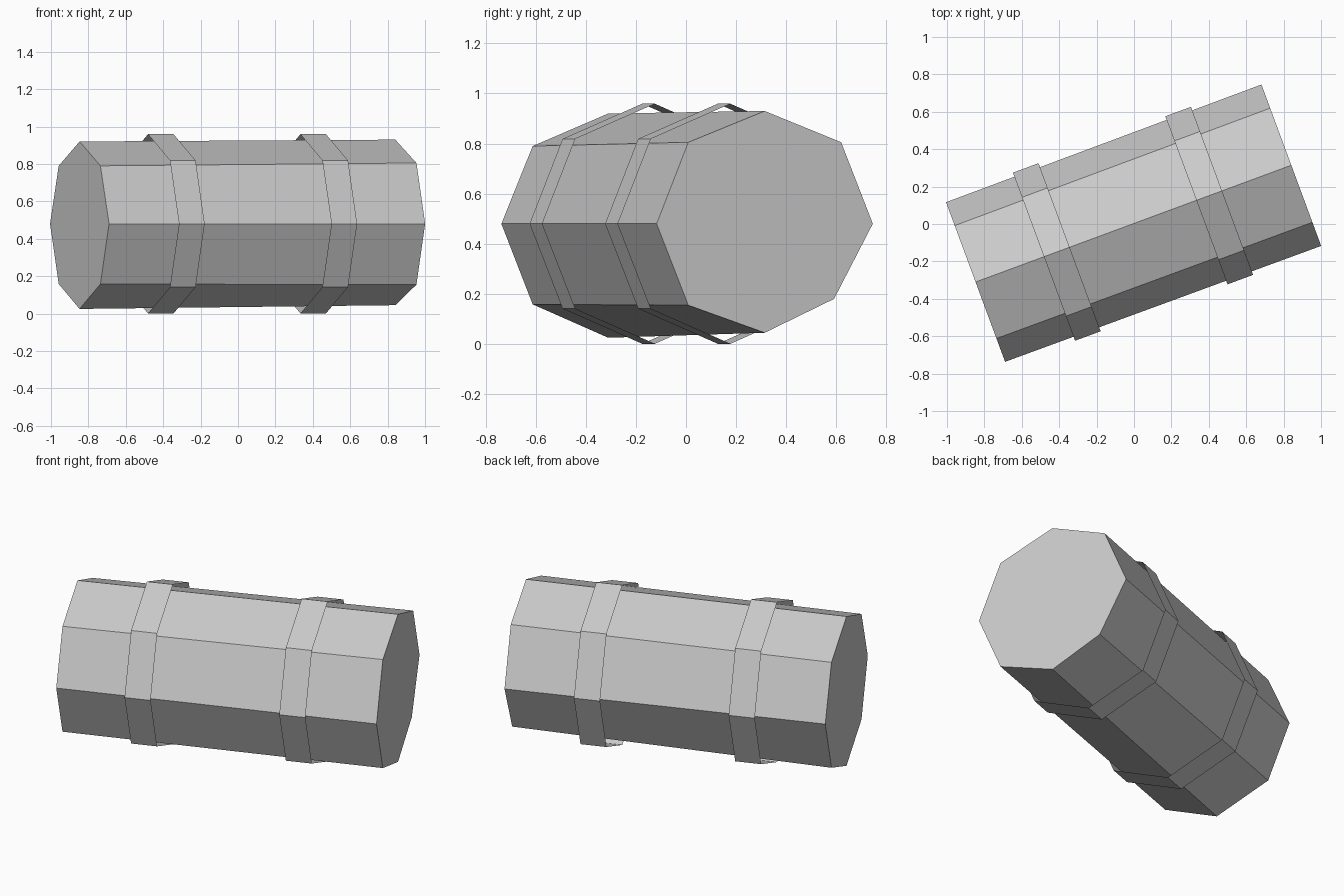
import bpy, bmesh, math
from mathutils import Matrix, Vector

cube = bpy.data.objects.get("Cube")
if cube:
    bpy.data.objects.remove(cube)

grey = bpy.data.materials.new("plain grey")
grey.use_nodes = True
colour = (0.6, 0.6, 0.6, 1)
grey.diffuse_color = colour
grey.node_tree.nodes["Principled BSDF"].inputs["Base Color"].default_value = colour

# The barrel lies along its own x axis, turned about z
PLACE = Matrix.Translation((-0.003, 0.002, 0.48)) @ Matrix.Rotation(math.radians(20.3), 4, "Z")


def octagon(x, radius):
    angles = [i * math.pi / 4 for i in range(8)]
    return [Vector((x, radius * math.cos(a), radius * math.sin(a))) for a in angles]


def add_ring(bm, points):
    return [bm.verts.new(p) for p in points]


def bridge(bm, a, b):
    for i in range(8):
        j = (i + 1) % 8
        bm.faces.new((a[i], a[j], b[j], b[i]))


def finish(bm, name):
    bmesh.ops.recalc_face_normals(bm, faces=bm.faces)
    mesh = bpy.data.meshes.new(name)
    bm.to_mesh(mesh)
    bm.free()
    mesh.materials.append(grey)
    obj = bpy.data.objects.new(name, mesh)
    obj.matrix_world = PLACE
    bpy.context.collection.objects.link(obj)


# Slightly hand-hewn octagonal body with growth rings cut into one end
bm = bmesh.new()
back = octagon(-0.9, 0.455)
back[2].z, back[6].z = 0.44, -0.455
back[1].z = back[3].z = 0.31
front = octagon(0.9, 0.46)
front[2].z, front[6].z = 0.45, -0.435
front[7].y, front[7].z = 0.295, -0.3
plain_end = add_ring(bm, back)
bm.faces.new(plain_end)
outer = add_ring(bm, front)
bridge(bm, plain_end, outer)
for radius in (0.325, 0.265, 0.098):
    inner = add_ring(bm, octagon(0.9, radius))
    bridge(bm, outer, inner)
    outer = inner
bm.faces.new(outer)
finish(bm, "log_body")

# Thin open bands standing just clear of the body
for name, x in (("left_band", 0.432), ("right_band", -0.437)):
    bm = bmesh.new()
    bridge(bm, add_ring(bm, octagon(x - 0.073, 0.479)), add_ring(bm, octagon(x + 0.073, 0.479)))
    finish(bm, name)
